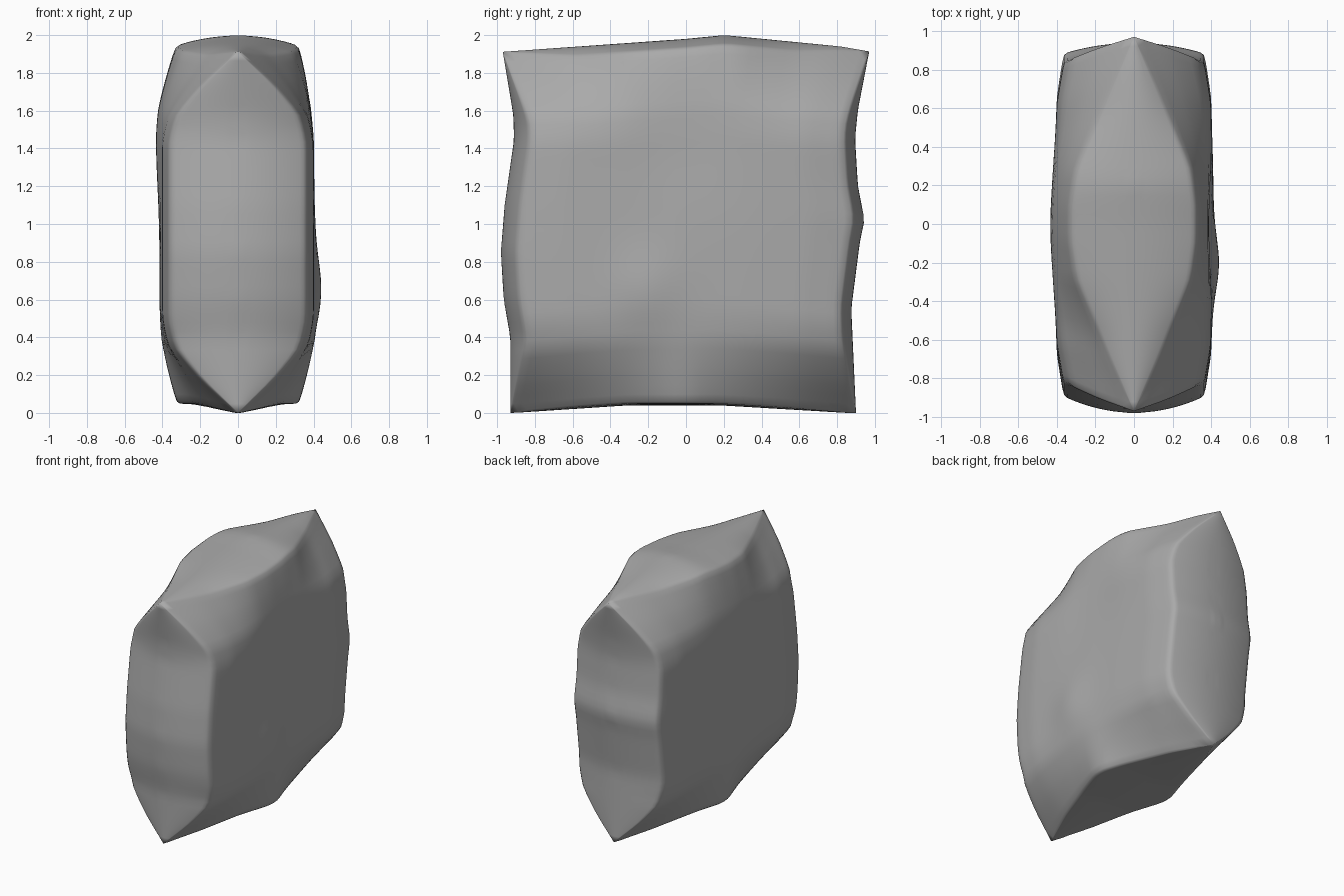
import bpy, bmesh, math

default = bpy.data.objects.get("Cube")
if default:
    bpy.data.objects.remove(default)

CUTS = 39


def curve(points, t):
    """Piecewise linear profile through (position, value) pairs."""
    if t <= points[0][0]:
        return points[0][1]
    for (a, va), (b, vb) in zip(points, points[1:]):
        if t <= b:
            return va + (vb - va) * (t - a) / (b - a)
    return points[-1][1]


def lerp(a, b, t):
    return a + (b - a) * t


def bump(y, z, cy, cz, size):
    return math.exp(-((y - cy) ** 2 + (z - cz) ** 2) / size ** 2)


# Centre outlines of the four narrow panels
FRONT = [(0, -.93), (.4, -.93), (.6, -.965), (.85, -.98), (1.1, -.96),
         (1.45, -.91), (1.58, -.915), (1.91, -.97)]
BACK = [(0, .9), (.55, .875), (.9, .92), (1.02, .945), (1.2, .91),
        (1.45, .895), (1.6, .91), (1.91, .97)]
TOP = [(-.97, 1.91), (0, 1.98), (.2, 2), (.8, 1.94), (.97, 1.91)]
BOTTOM = [(-.93, 0), (-.3, .04), (.2, .04), (.9, 0)]

# Half widths by distance from the front or back edge
BODY = [(0, .365), (.25, .4), (.6, .41), (1, .415)]
TOP_EDGE = [(0, 0), (.27, .12), (.7, .3), (.9, .33), (1, .33)]
BOTTOM_EDGE = [(0, 0), (.35, .14), (.65, .23), (.95, .325), (1, .325)]
# Blend from the narrow top or bottom edge to the full body
FLARE = [(0, 0), (.18, .52), (.35, .9), (.5, 1), (1, 1)]


def half_width(b, c, side):
    dy, dz = 1 - abs(b), 1 - abs(c)
    edge = curve(TOP_EDGE if c > 0 else BOTTOM_EDGE, dy)
    w = lerp(edge, curve(BODY, dy), curve(FLARE, dz))
    if side > 0:
        w += .03 * bump(b, c, -.2, -.36, .2) - .025 * bump(b, c, 0, .5, .4)
    else:
        w += .02 * bump(b, c, 0, .5, .4)
    return w


def shape(co):
    a, b, c = co
    ty, tz = (b + 1) / 2, (c + 1) / 2
    z_guess, y_guess = 1.91 * tz, .95 * b
    y = lerp(curve(FRONT, z_guess), curve(BACK, z_guess), ty)
    z = lerp(curve(BOTTOM, y_guess), curve(TOP, y_guess), tz)
    # narrow panels bow outwards: shoulders sit behind the centre line
    fade_y, fade_z = min(1, (1 - abs(c)) / .4), min(1, (1 - abs(b)) / .4)
    y -= b * (.085 if b < 0 else .055) * a * a * fade_y
    z -= c * (.05 if c > 0 else .01) * a * a * fade_z
    return a * half_width(b, c, a), y, z


# Cushion body: a gridded block pulled into the pinched slab shape
bm = bmesh.new()
bmesh.ops.create_cube(bm, size=2)
bmesh.ops.subdivide_edges(bm, edges=bm.edges[:], cuts=CUTS, use_grid_fill=True)
for v in bm.verts:
    v.co = shape(v.co.copy())
bmesh.ops.remove_doubles(bm, verts=bm.verts[:], dist=.0005)

# Soften the panels while keeping the outline
for _ in range(2):
    bmesh.ops.smooth_vert(bm, verts=[v for v in bm.verts if abs(v.co.x) > .04],
                          factor=.5, use_axis_x=True, use_axis_y=True, use_axis_z=True)
bmesh.ops.recalc_face_normals(bm, faces=bm.faces[:])

mesh = bpy.data.meshes.new("cushion_body")
bm.to_mesh(mesh)
bm.free()
body = bpy.data.objects.new("cushion_body", mesh)
bpy.context.collection.objects.link(body)

grey = bpy.data.materials.new("plain_grey")
grey.use_nodes = True
colour = (.4, .4, .4, 1)
grey.diffuse_color = colour
grey.node_tree.nodes["Principled BSDF"].inputs["Base Color"].default_value = colour
mesh.materials.append(grey)

bpy.context.view_layer.objects.active = body
body.select_set(True)
bpy.ops.object.shade_smooth_by_angle(angle=math.radians(60))
